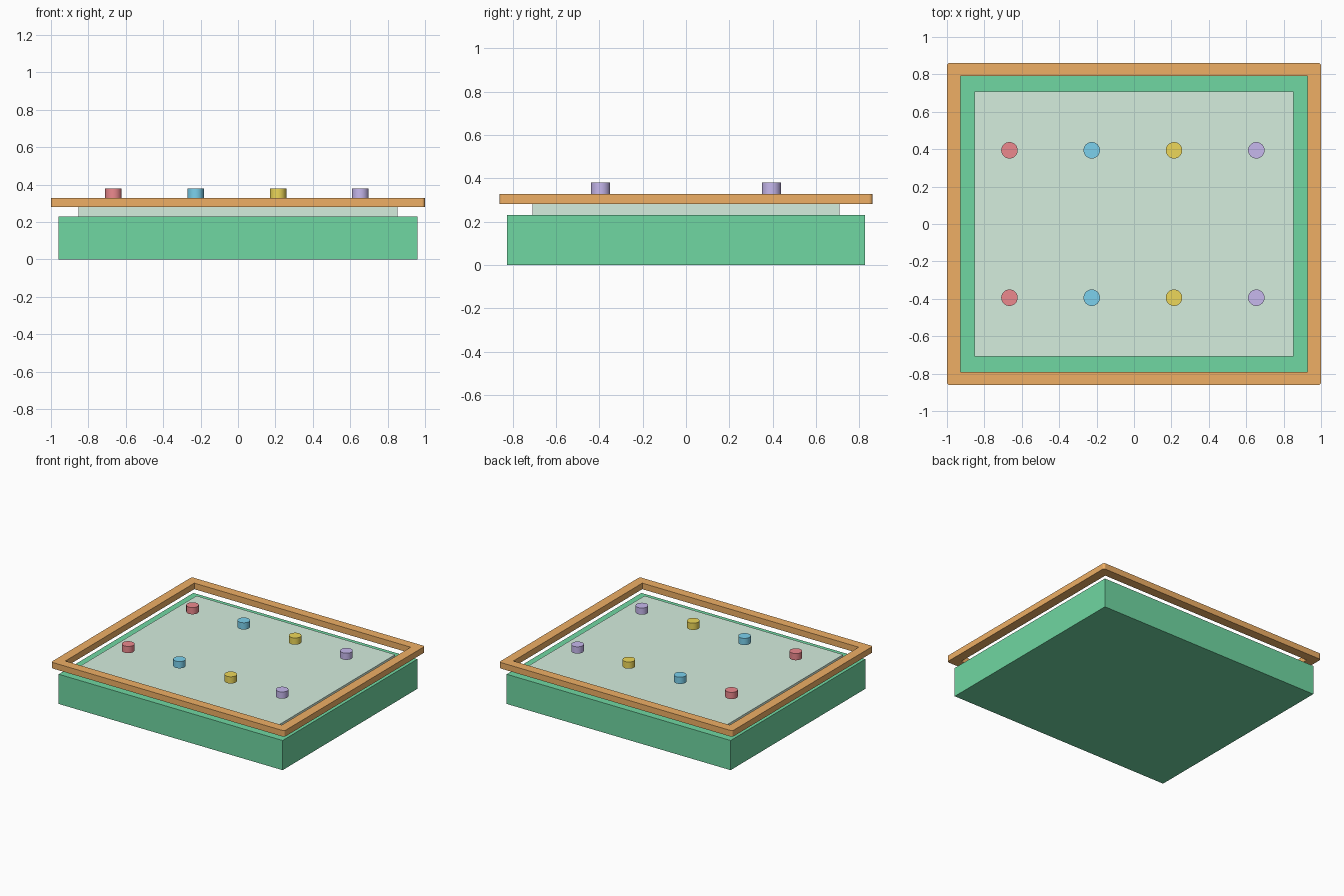
import bpy, bmesh

if "Cube" in bpy.data.objects:
    bpy.data.objects.remove(bpy.data.objects["Cube"])


def paint(obj, name, rgb):
    mat = bpy.data.materials.get(name) or bpy.data.materials.new(name)
    mat.diffuse_color = (*rgb, 1)
    mat.use_nodes = True
    mat.node_tree.nodes["Principled BSDF"].inputs["Base Color"].default_value = mat.diffuse_color
    obj.data.materials.append(mat)


def box(name, hx, hy, z0, z1):
    bpy.ops.mesh.primitive_cube_add(size=1, location=(0, 0, (z0 + z1) / 2))
    obj = bpy.context.object
    obj.name = name
    obj.scale = (2 * hx, 2 * hy, z1 - z0)
    bpy.ops.object.transform_apply(location=False, rotation=False, scale=True)
    return obj


def round_uprights(obj, radius):
    bm = bmesh.new()
    bm.from_mesh(obj.data)
    edges = [e for e in bm.edges if abs(e.verts[0].co.z - e.verts[1].co.z) > 1e-4]
    bmesh.ops.bevel(bm, geom=edges, offset=radius, segments=4, profile=0.5, affect='EDGES')
    bm.to_mesh(obj.data)
    bm.free()


# Body and pale inset panel
body = box("base_body", 0.96, 0.825, 0, 0.23)
paint(body, "green", (0.16, 0.68, 0.36))
panel = box("top_panel", 0.852, 0.709, 0.23, 0.281)
paint(panel, "pale_green", (0.66, 0.85, 0.73))

# Raised rim: rounded slab with a rectangular opening
rim = box("rim_frame", 1.0, 0.861, 0.281, 0.328)
round_uprights(rim, 0.016)
cutter = box("rim_cutter", 0.928, 0.79, 0.2, 0.45)
cutter.hide_render = True
cut = rim.modifiers.new("opening", 'BOOLEAN')
cut.object = cutter
cut.solver = 'EXACT'
bpy.context.view_layer.objects.active = rim
bpy.ops.object.modifier_apply(modifier=cut.name)
bpy.data.objects.remove(cutter, do_unlink=True)
paint(rim, "orange", (0.86, 0.43, 0.13))

# Two rows of coloured pegs
colours = [("red", (0.84, 0.25, 0.27)), ("blue", (0.2, 0.64, 0.85)),
           ("yellow", (0.85, 0.68, 0.1)), ("purple", (0.57, 0.48, 0.85))]
for row, y in (("front", -0.394), ("back", 0.394)):
    for i, (colour, rgb) in enumerate(colours):
        bpy.ops.mesh.primitive_cylinder_add(vertices=32, radius=0.044, depth=0.052,
                                            location=(-0.666 + 0.44 * i, y, 0.354))
        peg = bpy.context.object
        peg.name = f"{row}_{colour}_peg"
        bpy.ops.object.shade_smooth_by_angle()
        paint(peg, colour, rgb)
